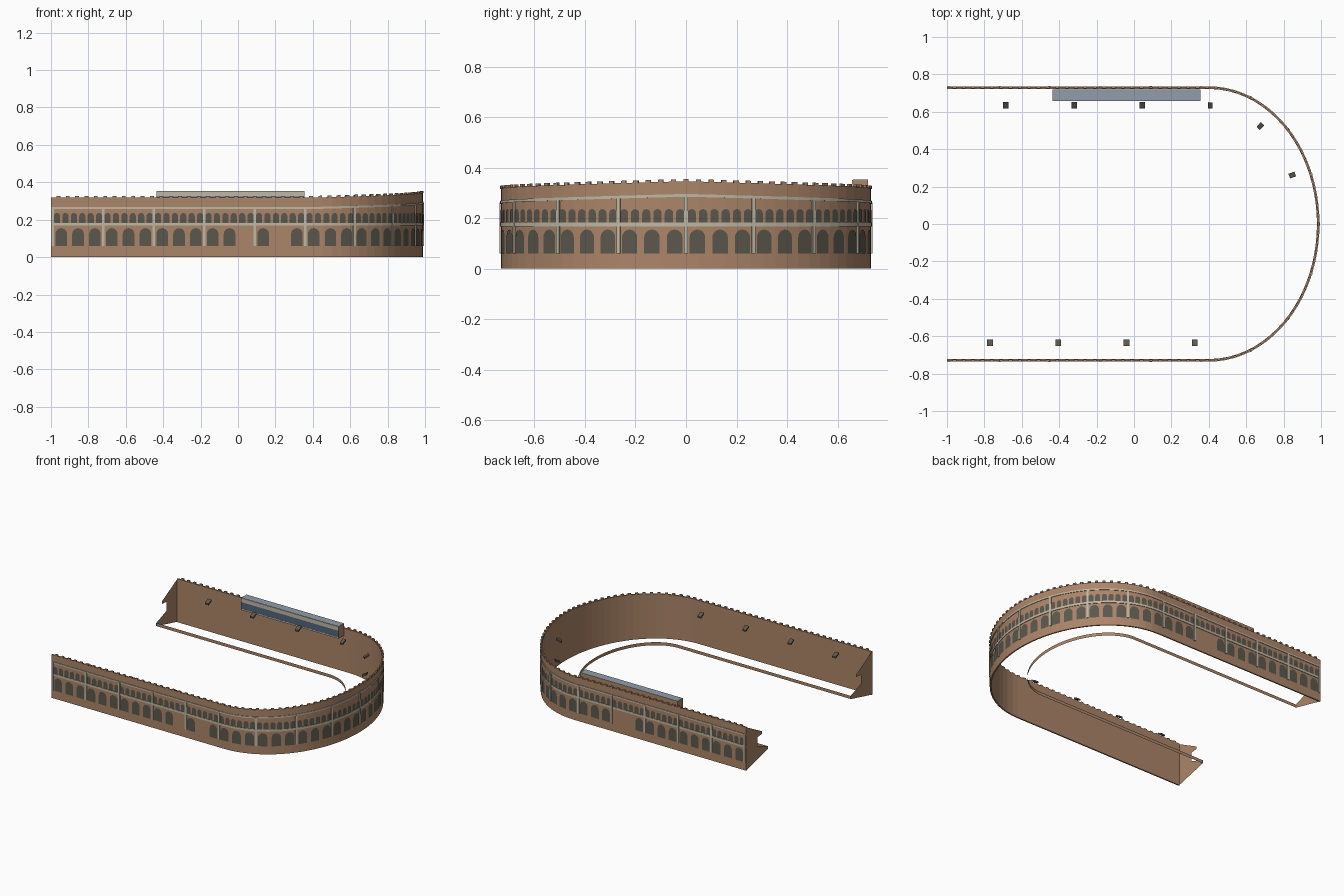
import bpy, bmesh, math

cube = bpy.data.objects.get("Cube")
if cube:
    bpy.data.objects.remove(cube)


def material(name, rgb):
    m = bpy.data.materials.new(name)
    m.use_nodes = True
    m.diffuse_color = (*rgb, 1)
    m.node_tree.nodes["Principled BSDF"].inputs["Base Color"].default_value = (*rgb, 1)
    return m


BROWN = material("brown brick", (0.41, 0.235, 0.14))
DARK = material("dark opening", (0.105, 0.097, 0.075))
STONE = material("pale stone", (0.52, 0.48, 0.38))
ROOF = material("grey roof", (0.29, 0.34, 0.40))
GLASS = material("blue glass", (0.085, 0.13, 0.19))

# Horseshoe path: distance s runs from the apex, positive towards the back
START, RX, RY, END = 0.40, 0.588, 0.732, -1.0
STEPS = 400
table = [(0.0, 0.0)]
for i in range(STEPS):
    a, b = (math.pi / 2 * k / STEPS for k in (i, i + 1))
    step = math.hypot(RX * (math.cos(b) - math.cos(a)), RY * (math.sin(b) - math.sin(a)))
    table.append((table[-1][0] + step, b))
CURVE = table[-1][0]
TOTAL = CURVE + START - END
BAY = 0.27


def path(s, off):
    side, d = math.copysign(1, s), abs(s)
    if d >= CURVE:
        return START - (d - CURVE), side * (RY + off)
    j = next(k for k in range(STEPS) if table[k + 1][0] >= d)
    lo, hi = table[j], table[j + 1]
    t = lo[1] + (hi[1] - lo[1]) * (d - lo[0]) / (hi[0] - lo[0])
    nx, ny = math.cos(t) / RX, math.sin(t) / RY
    n = math.hypot(nx, ny)
    return START + RX * math.cos(t) + off * nx / n, side * (RY * math.sin(t) + off * ny / n)


def rise(s):
    return 0.028 * max(0, 1 - abs(s) / CURVE)


def finish(name, bm, mat):
    bmesh.ops.recalc_face_normals(bm, faces=bm.faces)
    me = bpy.data.meshes.new(name)
    bm.to_mesh(me)
    bm.free()
    me.materials.append(mat)
    ob = bpy.data.objects.new(name, me)
    bpy.context.collection.objects.link(ob)
    return ob


def sweep(bm, stations, profile, lift=True):
    """Carry an (offset, height) profile along the path."""
    rows = []
    for s in stations:
        up = rise(s) if lift else 0
        rows.append([bm.verts.new((*path(s, o), z + up)) for o, z in profile])
    n = len(profile)
    for r, q in zip(rows, rows[1:]):
        for i in range(n if n > 2 else 1):
            k = (i + 1) % n
            bm.faces.new((r[i], q[i], q[k], r[k]))
    if n > 2:
        bm.faces.new(rows[0])
        bm.faces.new(rows[-1])


def rect(o0, o1, z0, z1):
    return [(o0, z0), (o1, z0), (o1, z1), (o0, z1)]


arc = [CURVE * i / 20 for i in range(-20, 21)]
full = [-TOTAL] + arc + [TOTAL]

# Outer wall: level foot, top rising towards the apex
bm = bmesh.new()
sweep(bm, full, rect(-0.01, 0, 0, 0.318))
for v in bm.verts:
    if v.co.z < 0.1:
        v.co.z = 0
finish("outer_wall", bm, BROWN)

# Low front edge of the stand
bm = bmesh.new()
sweep(bm, full, [(-0.25, 0.062), (-0.25, 0.085)], False)
finish("inner_rail", bm, BROWN)

# Stone bands and pilasters
bm = bmesh.new()
sweep(bm, full, rect(-0.002, 0.004, 0.168, 0.183), False)
sweep(bm, full, rect(-0.002, 0.004, 0.257, 0.268))
finish("stone_bands", bm, STONE)
bm = bmesh.new()
for k in range(-9, 10):
    s = k * BAY
    sweep(bm, [s - 0.007, s + 0.007], rect(-0.002, 0.006, 0.06, 0.262 + rise(s)), False)
finish("pilasters", bm, STONE)

# Merlons
bm = bmesh.new()
count = 2 * int(TOTAL / 0.05)
for k in range(count + 1):
    s = (k - count / 2) * 0.05
    sweep(bm, [s - 0.01, s + 0.01], rect(-0.008, 0.004, 0.316, 0.327))
finish("merlons", bm, BROWN)


# Arched openings as thin plates
def arch(bm, s, half, z0, z1):
    spring = z1 - half
    pts = [(-half, z0), (half, z0)]
    for i in range(9):
        a = math.pi * i / 8
        pts.append((half * math.cos(a), spring + half * math.sin(a)))
    bm.faces.new([bm.verts.new((*path(s + d, 0.0025), z)) for d, z in pts])


def arcade(name, per_bay, half, z0, z1, gaps=()):
    bm = bmesh.new()
    pitch = BAY / per_bay
    for k in range(9 * per_bay):
        for side in (-1, 1):
            if (side, k) not in gaps:
                arch(bm, side * (k + 0.5) * pitch, half, z0, z1)
    finish(name, bm, DARK)


arcade("lower_arches", 3, 0.031, 0.06, 0.155,
       ((-1, 13), (-1, 15), (1, 15), (1, 16)))
arcade("upper_arches", 6, 0.0165, 0.183, 0.236)

# Stand section closing each open end
section = [(0.73, 0), (0.48, 0.062), (0.48, 0.085), (0.6, 0.13), (0.6, 0.195),
           (0.545, 0.2), (0.545, 0.218), (0.73, 0.318)]
for name, side in (("front_end_panel", -1), ("back_end_panel", 1)):
    bm = bmesh.new()
    bm.faces.new([bm.verts.new((END, side * y, z)) for y, z in section])
    finish(name, bm, BROWN)

# Stairway hatches lying on the slope of the upper deck
bm = bmesh.new()
hatches = [1.03 + 0.365 * k for k in range(-2, 4)]
hatches += [-(CURVE + 0.075 + 0.365 * k) for k in range(4)]
for s in hatches:
    sweep(bm, [s - 0.015, s + 0.015],
          [(-0.115, 0.25), (-0.081, 0.268), (-0.081, 0.28), (-0.115, 0.262)])
finish("stair_hatches", bm, DARK)


# Press box on the back stand
def box(name, lo, hi, mat):
    bm = bmesh.new()
    bmesh.ops.create_cube(bm, size=1)
    for v in bm.verts:
        v.co = [l + (c + 0.5) * (h - l) for c, l, h in zip(v.co, lo, hi)]
    return finish(name, bm, mat)


X0, X1, Y0, Y1 = -0.435, 0.355, 0.66, 0.72
box("press_box", (X0, Y0, 0.265), (X1, Y1, 0.35), BROWN)
box("press_box_roof", (X0, Y0, 0.35), (X1, Y1, 0.354), ROOF)
box("press_box_fascia", (X0, Y0 - 0.003, 0.323), (X1, Y0, 0.352), STONE)
box("press_box_window", (X0, Y0 - 0.002, 0.275), (X1, Y0, 0.323), GLASS)
box("press_box_sill", (X0, Y0 - 0.003, 0.265), (X1, Y0, 0.275), STONE)
